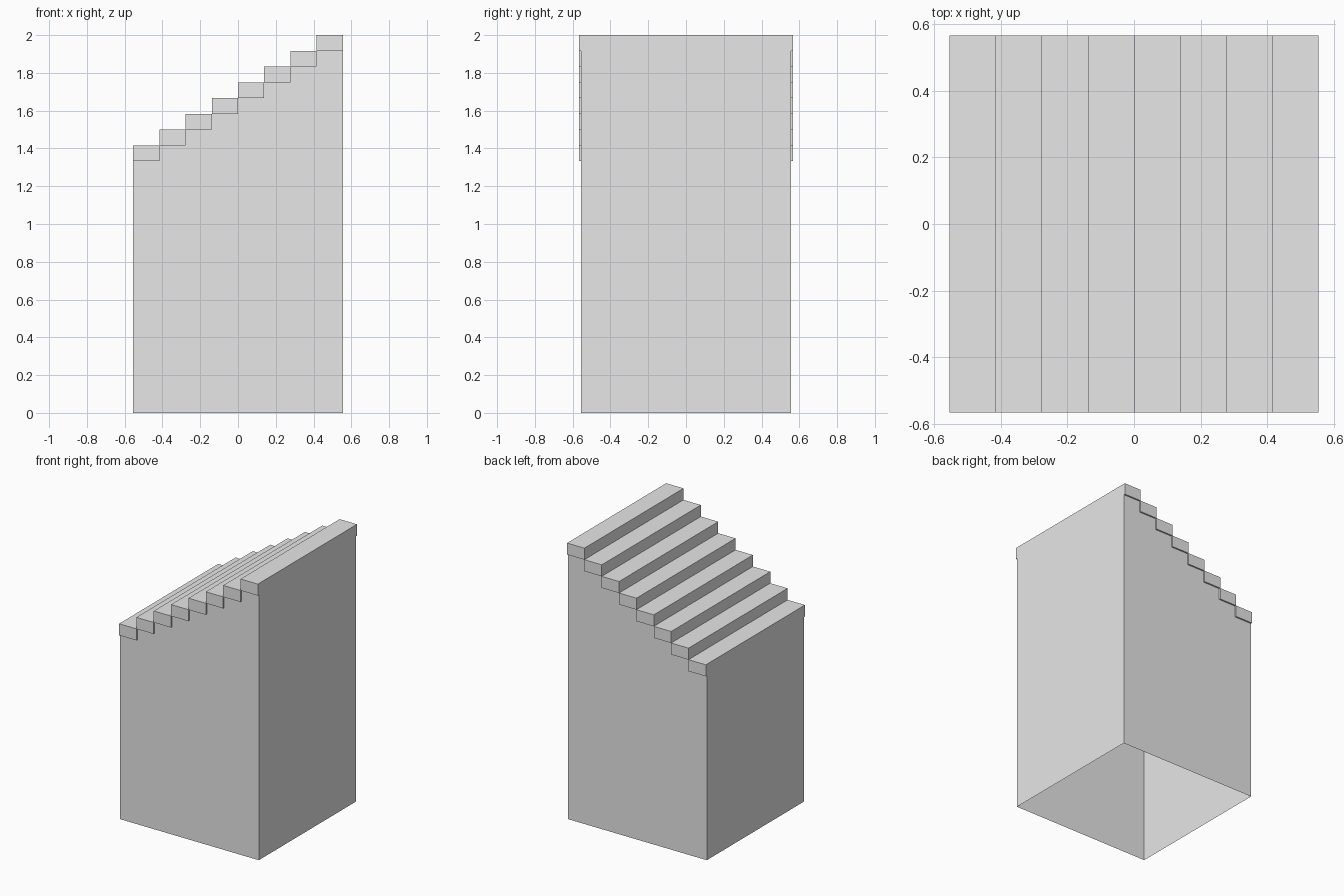
import bpy
import bmesh

cube = bpy.data.objects.get("Cube")
if cube:
    bpy.data.objects.remove(cube, do_unlink=True)

STEPS = 8
HALF = 0.555            # half width of the block
HALF_TREAD = 0.566      # treads overhang slightly front and back
RUN = 2 * HALF / STEPS
RISE = 2 / 24
BASE = 2 - STEPS * RISE  # underside of the lowest tread

grey = bpy.data.materials.new("plain_grey")
grey.use_nodes = True
colour = (0.8, 0.8, 0.8, 1)
grey.diffuse_color = colour
grey.node_tree.nodes["Principled BSDF"].inputs["Base Color"].default_value = colour


def make_object(name, bm):
    mesh = bpy.data.meshes.new(name)
    bm.normal_update()
    bm.to_mesh(mesh)
    bm.free()
    mesh.materials.append(grey)
    obj = bpy.data.objects.new(name, mesh)
    bpy.context.collection.objects.link(obj)
    return obj


# Hollow block: four thin walls with a stepped top edge, open underneath
profile = [(-HALF, 0), (HALF, 0)]
for i in reversed(range(STEPS)):
    x, z = -HALF + i * RUN, BASE + i * RISE
    profile += [(x + RUN, z), (x, z)]

bm = bmesh.new()
front = [bm.verts.new((x, -HALF, z)) for x, z in profile]
back = [bm.verts.new((x, HALF, z)) for x, z in profile]
bm.faces.new(front)
bm.faces.new(back[::-1])
bm.faces.new((front[1], back[1], back[2], front[2]))
bm.faces.new((front[-1], back[-1], back[0], front[0]))
make_object("stair_block", bm)

# Treads: one slab per step, rising towards +x
for i in range(STEPS):
    bm = bmesh.new()
    bmesh.ops.create_cube(bm, size=1)
    bmesh.ops.scale(bm, vec=(RUN, 2 * HALF_TREAD, RISE), verts=bm.verts)
    centre = (-HALF + (i + 0.5) * RUN, 0, BASE + (i + 0.5) * RISE)
    bmesh.ops.translate(bm, vec=centre, verts=bm.verts)
    make_object(f"tread_{i + 1}", bm)
